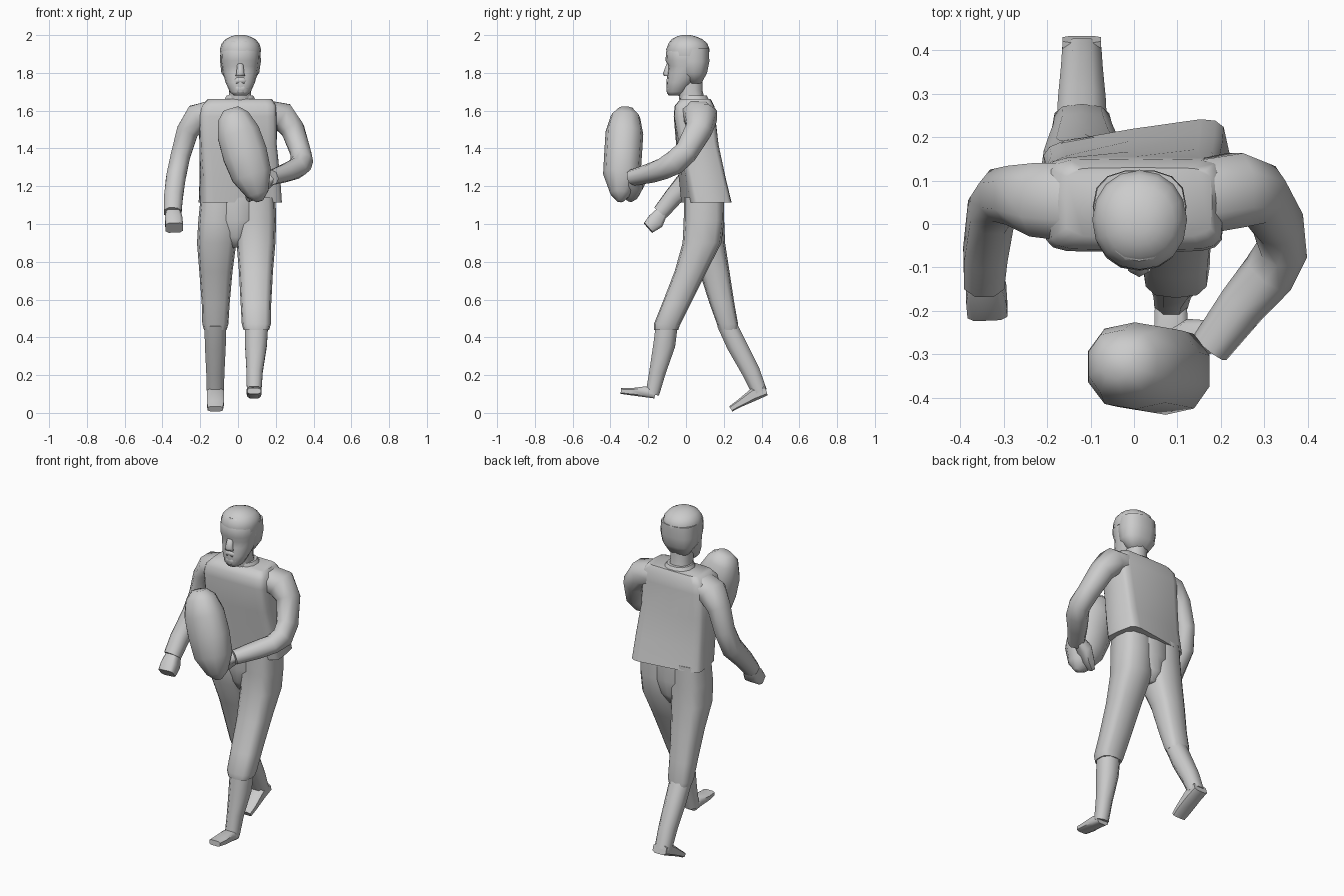
import bpy, bmesh, math
from mathutils import Vector


def spow(v, p):
    return math.copysign(abs(v) ** (2 / p), v)


def loft(name, rings, n=8, p=2.3, flat=False, phase=0.5, angle=55, ref=(1, 0, 0)):
    """Skin super-elliptic rings (x, y, z, rx, ry[, yaw degrees]) and cap both ends.
    ref fixes the direction of rx on rings set square to the path."""
    bm = bmesh.new()
    pts = [Vector(r[:3]) for r in rings]
    ref = Vector(ref)
    loops = []
    for i, r in enumerate(rings):
        if flat:
            a = math.radians(r[5]) if len(r) > 5 else 0
            u = Vector((math.cos(a), math.sin(a), 0))
            v = Vector((-math.sin(a), math.cos(a), 0))
        else:
            t = Vector()
            if i > 0:
                t += (pts[i] - pts[i - 1]).normalized()
            if i < len(pts) - 1:
                t += (pts[i + 1] - pts[i]).normalized()
            t.normalize()
            u = (ref - t * ref.dot(t)).normalized()
            v = t.cross(u)
        f = 1 / math.cos(math.pi / n) if phase else 1
        loop = []
        for k in range(n):
            a = 2 * math.pi * (k + phase) / n
            cx = max(-1, min(1, spow(math.cos(a), p) * f))
            cy = max(-1, min(1, spow(math.sin(a), p) * f))
            loop.append(bm.verts.new(pts[i] + u * r[3] * cx + v * r[4] * cy))
        loops.append(loop)
    for a, b in zip(loops, loops[1:]):
        for k in range(n):
            j = (k + 1) % n
            bm.faces.new((a[k], a[j], b[j], b[k]))
    bm.faces.new(loops[0])
    bm.faces.new(loops[-1])
    bmesh.ops.recalc_face_normals(bm, faces=bm.faces)
    me = bpy.data.meshes.new(name)
    bm.to_mesh(me)
    bm.free()
    ob = bpy.data.objects.new(name, me)
    bpy.context.collection.objects.link(ob)
    bpy.ops.object.select_all(action='DESELECT')
    ob.select_set(True)
    bpy.context.view_layer.objects.active = ob
    bpy.ops.object.shade_smooth_by_angle(angle=math.radians(angle))
    return ob


# Shirt: boxy, hem twisted and flaring to the back, sloping shoulders
loft("shirt", [(0.012, 0.108, 1.115, 0.215, 0.112, 9), (0.01, 0.085, 1.25, 0.21, 0.108, 7),
               (0, 0.06, 1.42, 0.205, 0.107, 3), (0, 0.045, 1.57, 0.207, 0.11),
               (0.005, 0.045, 1.625, 0.2, 0.105), (0.01, 0.05, 1.662, 0.17, 0.08)],
     n=16, p=6.5, flat=True, phase=0)

# Neck and collar
loft("collar", [(0.01, 0.05, 1.63, 0.1, 0.085), (0.01, 0.04, 1.68, 0.07, 0.07)], n=12, flat=True)
loft("neck", [(0.01, 0.035, 1.64, 0.062, 0.068), (0.01, 0.022, 1.71, 0.057, 0.065),
              (0.01, 0.02, 1.8, 0.06, 0.07)], n=10, flat=True)

# Head, from chin to brow
loft("head", [(0.012, -0.055, 1.68, 0.035, 0.038), (0.012, -0.05, 1.7, 0.056, 0.053),
              (0.012, -0.03, 1.75, 0.078, 0.072), (0.012, -0.005, 1.8, 0.092, 0.093),
              (0.012, -0.002, 1.835, 0.098, 0.092), (0.012, 0.0, 1.865, 0.102, 0.108),
              (0.012, 0.0, 1.91, 0.104, 0.106), (0.012, 0.0, 1.97, 0.075, 0.085)],
     n=16, p=2.2, flat=True, phase=0, angle=70)
# Hair cap over the crown, and the back hair behind the cheeks
loft("hair_crown", [(0.013, 0.01, 1.89, 0.105, 0.11), (0.013, 0.01, 1.925, 0.109, 0.115),
                    (0.013, 0.01, 1.955, 0.1, 0.103), (0.013, 0.006, 1.978, 0.08, 0.082),
                    (0.013, 0.002, 1.993, 0.05, 0.05), (0.013, 0.0, 2.0, 0.025, 0.022)],
     n=16, p=2.1, flat=True, phase=0, angle=70)
loft("hair_back", [(0.012, 0.048, 1.745, 0.062, 0.035), (0.012, 0.04, 1.80, 0.1, 0.073),
                   (0.013, 0.04, 1.86, 0.108, 0.085), (0.013, 0.038, 1.93, 0.106, 0.086)],
     n=14, p=2.5, flat=True, phase=0, angle=70)
# Face details
loft("nose", [(0.012, -0.09, 1.783, 0.026, 0.027), (0.012, -0.092, 1.797, 0.021, 0.03),
              (0.012, -0.084, 1.85, 0.015, 0.018)], n=6, flat=True, angle=80)
loft("lips", [(0.012, -0.082, 1.745, 0.04, 0.018), (0.012, -0.086, 1.76, 0.036, 0.018),
              (0.012, -0.084, 1.775, 0.028, 0.016)], n=8, flat=True, angle=80)
loft("chin", [(0.012, -0.08, 1.69, 0.03, 0.02), (0.012, -0.083, 1.72, 0.038, 0.02),
              (0.012, -0.078, 1.742, 0.034, 0.016)], n=8, flat=True, angle=80)

# Trousers: each leg is boxy at the waist so the pair meets in one flush front
loft("front_trouser_leg", [(0.096, 0.095, 1.14, 0.102, 0.106), (0.097, 0.095, 1.02, 0.105, 0.107),
                           (0.095, 0.085, 0.9, 0.103, 0.103), (0.095, 0.025, 0.75, 0.09, 0.085),
                           (0.095, -0.05, 0.58, 0.081, 0.076), (0.097, -0.1, 0.47, 0.077, 0.07),
                           (0.097, -0.105, 0.44, 0.068, 0.064)],
     n=12, p=3, flat=True, phase=0)
loft("back_trouser_leg", [(-0.098, 0.095, 1.14, 0.1, 0.106), (-0.103, 0.095, 1.02, 0.107, 0.107),
                          (-0.113, 0.105, 0.9, 0.104, 0.102), (-0.117, 0.15, 0.75, 0.088, 0.08),
                          (-0.118, 0.19, 0.58, 0.074, 0.066), (-0.12, 0.22, 0.47, 0.069, 0.056),
                          (-0.12, 0.225, 0.44, 0.06, 0.05)],
     n=12, p=3, flat=True, phase=0)
# Seat fills the groove between the legs down to the crotch
loft("seat", [(0, 0.095, 1.14, 0.1, 0.105), (-0.002, 0.095, 1.02, 0.1, 0.106),
              (-0.01, 0.098, 0.93, 0.06, 0.09), (-0.013, 0.1, 0.875, 0.02, 0.06)],
     n=12, p=5, flat=True, phase=0, angle=70)

# Shins
loft("front_shin", [(0.098, -0.1, 0.48, 0.062, 0.058), (0.095, -0.115, 0.36, 0.058, 0.058),
                    (0.088, -0.15, 0.22, 0.043, 0.044), (0.085, -0.178, 0.1, 0.038, 0.036)])
loft("back_shin", [(-0.12, 0.21, 0.48, 0.058, 0.05), (-0.12, 0.268, 0.36, 0.055, 0.053),
                   (-0.12, 0.343, 0.22, 0.048, 0.048), (-0.12, 0.39, 0.11, 0.045, 0.04)])
# Feet, heel to toe
loft("front_foot", [(0.085, -0.163, 0.102, 0.036, 0.026), (0.085, -0.22, 0.112, 0.038, 0.028),
                    (0.085, -0.29, 0.112, 0.04, 0.019), (0.085, -0.345, 0.116, 0.036, 0.015)], p=3.5)
loft("back_foot", [(-0.12, 0.425, 0.118, 0.044, 0.026), (-0.12, 0.36, 0.098, 0.045, 0.034),
                   (-0.12, 0.28, 0.048, 0.045, 0.02), (-0.12, 0.237, 0.021, 0.04, 0.016)], p=3.5)

# Hanging arm and its fist (rx runs front to back at the shoulder)
loft("hanging_arm", [(-0.14, 0.05, 1.585, 0.09, 0.068), (-0.215, 0.056, 1.565, 0.085, 0.072),
                     (-0.268, 0.066, 1.49, 0.068, 0.058), (-0.305, 0.066, 1.36, 0.06, 0.052),
                     (-0.328, 0.03, 1.25, 0.06, 0.052), (-0.342, -0.07, 1.14, 0.048, 0.05),
                     (-0.345, -0.135, 1.06, 0.042, 0.046)], ref=(0, 1, 0), angle=65)
loft("hanging_hand", [(-0.343, -0.13, 1.06, 0.038, 0.032), (-0.34, -0.16, 1.015, 0.046, 0.045),
                      (-0.337, -0.2, 0.98, 0.046, 0.034)], p=4)

# Bent arm carrying the ball
loft("bent_arm", [(0.14, 0.06, 1.59, 0.085, 0.066), (0.235, 0.078, 1.57, 0.085, 0.075),
                  (0.29, 0.068, 1.5, 0.068, 0.062), (0.332, 0.0, 1.38, 0.06, 0.054),
                  (0.34, -0.06, 1.325, 0.06, 0.054), (0.31, -0.115, 1.295, 0.058, 0.052),
                  (0.25, -0.185, 1.27, 0.052, 0.047), (0.175, -0.285, 1.245, 0.044, 0.038)],
     ref=(0, 1, 0), angle=65)
loft("carrying_hand", [(0.19, -0.255, 1.25, 0.028, 0.03), (0.135, -0.265, 1.215, 0.035, 0.045),
                       (0.09, -0.295, 1.17, 0.03, 0.05), (0.05, -0.315, 1.14, 0.015, 0.035)], p=3)

# Oval ball with coarse panels, tilted toward the hanging arm
axis = Vector((-0.3, 0.06, 0.95)).normalized()
mid = Vector((0.037, -0.333, 1.37))
profile = [(-1, 0.15), (-0.85, 0.5), (-0.45, 0.9), (0, 1), (0.45, 0.95), (0.8, 0.7), (0.96, 0.35)]
loft("ball", [(*(mid + axis * t * 0.262), 0.118 * r, 0.1 * min(1, r * 1.1)) for t, r in profile],
     n=10, p=2.2, angle=70)
